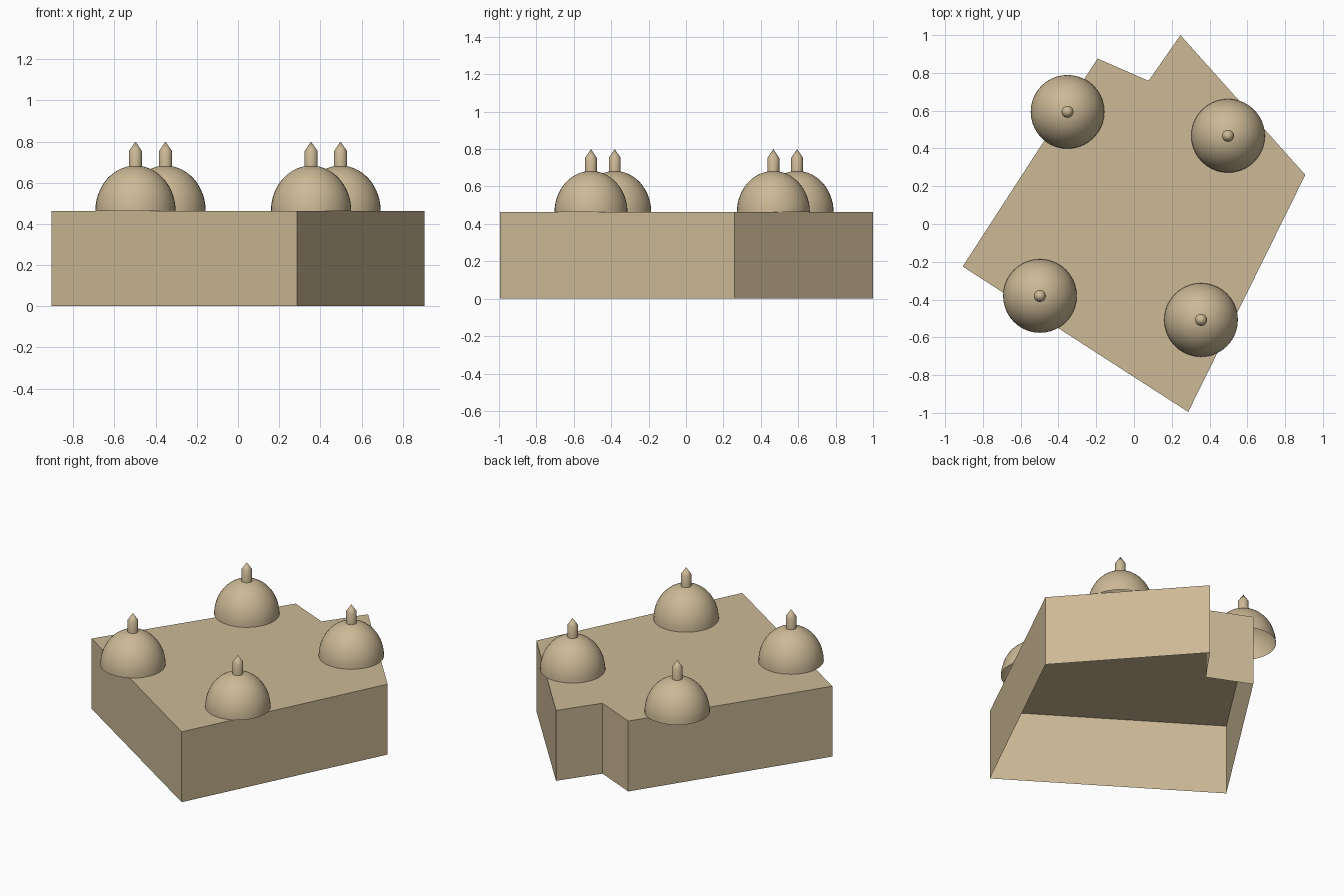
import bpy, bmesh, math

if "Cube" in bpy.data.objects:
    bpy.data.objects.remove(bpy.data.objects["Cube"])

H = 0.463          # block height
DOME_R, DOME_H = 0.195, 0.22
OUTLINE = [(-0.907, -0.225), (0.287, -0.995), (0.907, 0.26),
           (0.246, 1.0), (0.077, 0.758), (-0.193, 0.876)]
DOMES = {"back_left": (-0.352, 0.594), "back_right": (0.498, 0.467),
         "front_left": (-0.498, -0.381), "front_right": (0.355, -0.508)}

stone = bpy.data.materials.new("sandstone")
stone.diffuse_color = (0.604, 0.485, 0.305, 1)
stone.use_nodes = True
stone.node_tree.nodes["Principled BSDF"].inputs["Base Color"].default_value = stone.diffuse_color


def add_object(name, bm, location=(0, 0, 0)):
    mesh = bpy.data.meshes.new(name)
    bm.to_mesh(mesh)
    bm.free()
    mesh.materials.append(stone)
    obj = bpy.data.objects.new(name, mesh)
    obj.location = location
    bpy.context.collection.objects.link(obj)
    return obj


def lathe(name, profile, location, steps):
    """Spin an (r, z) profile, listed bottom to top, about z."""
    bm = bmesh.new()
    verts = [bm.verts.new((r, 0, z)) for r, z in profile]
    edges = [bm.edges.new(pair) for pair in zip(verts, verts[1:])]
    bmesh.ops.spin(bm, geom=verts + edges, cent=(0, 0, 0), axis=(0, 0, 1),
                   angle=math.tau, steps=steps, use_duplicate=False)
    bmesh.ops.remove_doubles(bm, verts=bm.verts, dist=1e-5)
    bmesh.ops.recalc_face_normals(bm, faces=bm.faces)
    # open shells: make sure the faces point outward
    if sum(f.normal.dot(f.calc_center_median()) for f in bm.faces) < 0:
        bmesh.ops.reverse_faces(bm, faces=bm.faces)
    obj = add_object(name, bm, location)
    bpy.ops.object.select_all(action='DESELECT')
    obj.select_set(True)
    bpy.context.view_layer.objects.active = obj
    bpy.ops.object.shade_smooth_by_angle(angle=math.radians(35))
    return obj


# Main block: roof and walls, open underneath
bm = bmesh.new()
low = [bm.verts.new((x, y, 0)) for x, y in OUTLINE]
top = [bm.verts.new((x, y, H)) for x, y in OUTLINE]
bm.faces.new(top)
for i in range(len(OUTLINE)):
    j = (i + 1) % len(OUTLINE)
    bm.faces.new((low[i], low[j], top[j], top[i]))
add_object("main_block", bm)

# Corner domes with pointed finials
N = 14
dome_profile = [(DOME_R * math.cos(a), DOME_H * math.sin(a))
                for a in (math.pi / 2 * i / N for i in range(N + 1))]
finial_profile = [(0.032, 0.205), (0.032, 0.29), (0, 0.337)]
for place, (x, y) in DOMES.items():
    lathe(place + "_dome", dome_profile, (x, y, H), 40)
    lathe(place + "_finial", finial_profile, (x, y, H), 16)
